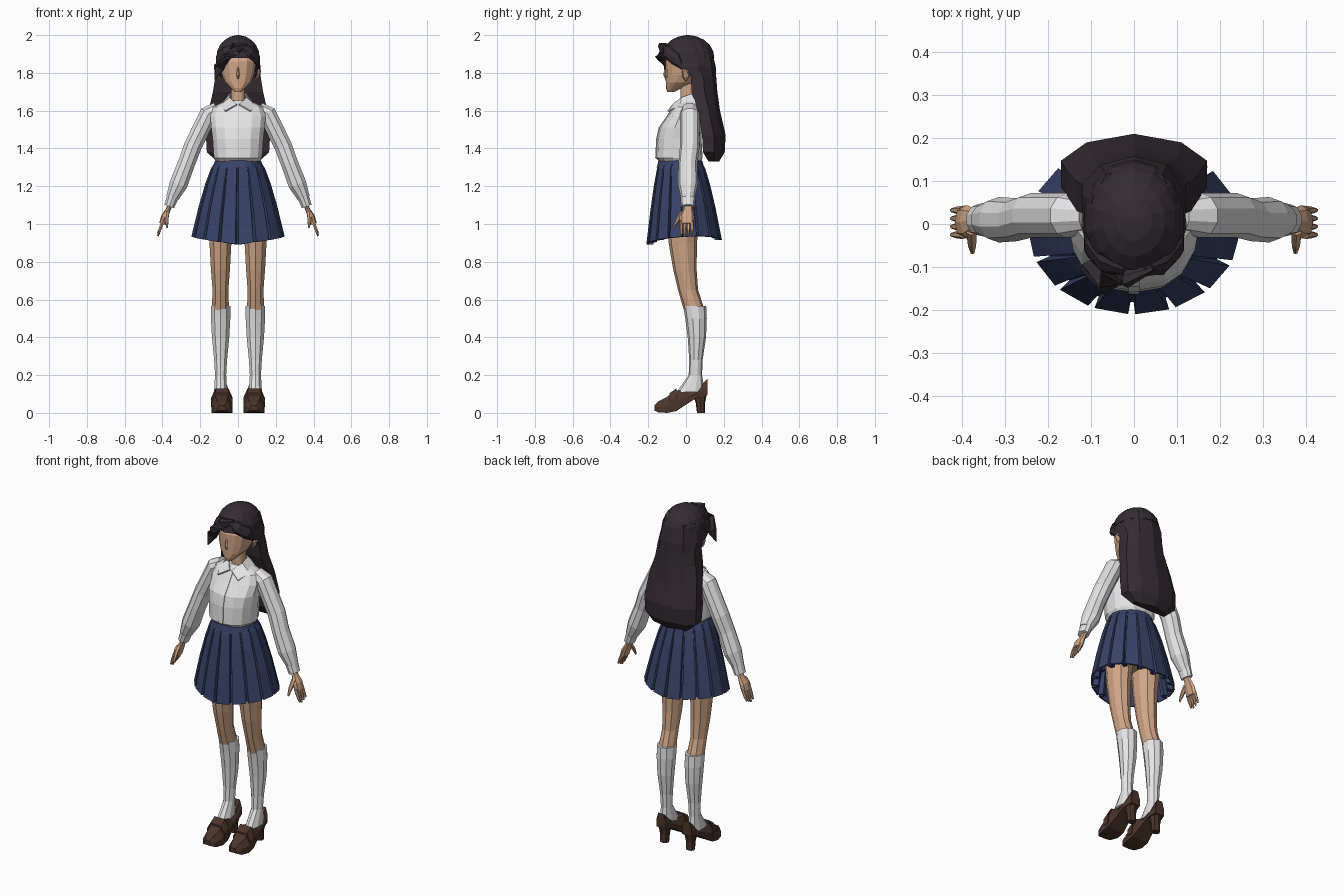
import bpy, bmesh
from math import sin, cos, pi, copysign
from mathutils import Vector

cube = bpy.data.objects.get("Cube")
if cube:
    bpy.data.objects.remove(cube)

ACROSS, DEPTH, UP = Vector((1, 0, 0)), Vector((0, 1, 0)), Vector((0, 0, 1))


def material(name, red, green, blue):
    mat = bpy.data.materials.new(name)
    mat.use_nodes = True
    mat.diffuse_color = (red, green, blue, 1)
    shader = mat.node_tree.nodes["Principled BSDF"]
    shader.inputs["Base Color"].default_value = mat.diffuse_color
    return mat


skin = material("warm skin", .63, .38, .24)
white = material("white cloth", .78, .78, .79)
navy = material("navy cloth", .04, .056, .14)
dark = material("dark hair", .034, .025, .032)
brown = material("brown leather", .07, .035, .024)


def build(name, rings, mat, mirror=False, closed=True, thickness=0):
    """Join rings of points with quads; solid closed rings get end caps."""
    bm = bmesh.new()
    loops = [[bm.verts.new(point) for point in ring] for ring in rings]
    count = len(loops[0])
    for lower, upper in zip(loops, loops[1:]):
        for i in range(count if closed else count - 1):
            j = (i + 1) % count
            bm.faces.new((lower[i], lower[j], upper[j], upper[i]))
    if closed and not thickness:
        bm.faces.new(loops[0])
        bm.faces.new(loops[-1])
    bmesh.ops.recalc_face_normals(bm, faces=bm.faces)
    mesh = bpy.data.meshes.new(name)
    bm.to_mesh(mesh)
    bm.free()
    mesh.materials.append(mat)
    obj = bpy.data.objects.new(name, mesh)
    bpy.context.collection.objects.link(obj)
    if thickness:
        obj.modifiers.new("thickness", "SOLIDIFY").thickness = thickness
    if mirror:
        obj.modifiers.new("mirror", "MIRROR")


def oval(z, width, front, back, x=0, sides=14, power=.85):
    """Horizontal rounded ring; width is half the full width."""
    middle, radius = (front + back) / 2, (back - front) / 2
    soften = lambda value: copysign(abs(value) ** power, value)
    angles = [2 * pi * i / sides for i in range(sides)]
    return [(x + width * soften(sin(a)), middle - radius * soften(cos(a)), z) for a in angles]


def stack(name, mat, *sections, mirror=False, **shape):
    build(name, [oval(*section, **shape) for section in sections], mat, mirror)


def tube(name, mat, *path, wide=DEPTH, flat=1, sides=8, mirror=False):
    """Tube through (x, y, z, radius) points, flattened across its wide direction."""
    points = [Vector(p[:3]) for p in path]
    angles = [2 * pi * i / sides for i in range(sides)]
    rings = []
    for i, centre in enumerate(points):
        along = (points[min(i + 1, len(points) - 1)] - points[max(i - 1, 0)]).normalized()
        side = (wide - along * wide.dot(along)).normalized()
        normal = along.cross(side) * flat
        radius = path[i][-1]
        rings.append([centre + radius * (side * cos(a) + normal * sin(a)) for a in angles])
    build(name, rings, mat, mirror)


# Head, nose, ears and neck
stack("head", skin, (1.7, .02, -.1, -.06), (1.72, .04, -.106, -.02), (1.75, .07, -.107, .04),
      (1.79, .087, -.108, .09), (1.86, .1, -.108, .11), (1.96, .06, -.06, .08))
tube("nose", skin, (0, -.105, 1.83, .004), (0, -.113, 1.79, .008), (0, -.105, 1.77, .005),
     wide=ACROSS, sides=4)
tube("ear", skin, (.09, 0, 1.76, .008), (.105, 0, 1.78, .018), (.113, 0, 1.81, .022),
     (.11, 0, 1.83, .01), flat=.45, mirror=True)
stack("neck", skin, (1.58, .05, -.04, .05), (1.66, .037, -.03, .045), (1.76, .036, -.03, .045))

# Domed crown of the hair
dome = [.3 * step for step in range(6)]
stack("hair_crown", dark, *[(1.88 + .12 * sin(a), .118 * cos(a), .01 - .14 * cos(a), .01 + .14 * cos(a))
                            for a in dome], power=1)


def fall(z, width, front, back):
    half = [(width, front, z), (width, (front + back) / 2, z), (.65 * width, back - .02, z)]
    other = [(-x, y, height) for x, y, height in reversed(half)]
    return [(0, front, z), *half, (0, back, z), *other]


# Long hair down the back, then bangs and temple locks
sections = ((1.93, .1, -.03, .135), (1.83, .12, -.02, .158), (1.78, .12, .025, .16),
            (1.7, .133, .03, .166), (1.6, .155, .065, .18), (1.47, .17, .085, .21),
            (1.38, .165, .09, .205), (1.33, .11, .12, .175))
build("hair_back", [fall(*section) for section in sections], dark)
tube("swept_bangs", dark, (.045, -.1, 1.945, .015), (-.01, -.12, 1.925, .042),
     (-.06, -.12, 1.885, .045), (-.1, -.1, 1.83, .03), (-.122, -.11, 1.765, .003),
     wide=ACROSS + UP, flat=.55)
tube("temple_lock", dark, (.02, -.11, 1.945, .015), (.065, -.095, 1.91, .035),
     (.1, -.055, 1.875, .035), (.115, -.015, 1.82, .005), wide=DEPTH + UP * 2, flat=.5, mirror=True)

# Shirt body with a front placket and collar
shirt = ((1.32, .11, -.13, .075), (1.35, .13, -.16, .088), (1.45, .137, -.155, .082),
         (1.51, .145, -.142, .085), (1.57, .15, -.1, .085), (1.62, .135, -.068, .078),
         (1.655, .06, -.042, .06))
stack("shirt_body", white, *shirt)
build("placket", [[(x, front - .003, z) for x in (-.013, .013)] for z, width, front, back in shirt[1:-1]],
      white, closed=False, thickness=.006)
neckline = [(0, .055, 1.69), (.045, .03, 1.69), (.045, -.025, 1.67), (.006, -.072, 1.635)]
collar_edge = [(0, .09, 1.645), (.075, .055, 1.64), (.095, -.03, 1.627), (.068, -.097, 1.6)]
build("collar", [neckline, collar_edge], white, mirror=True, closed=False, thickness=.008)

# Sleeves with cuffs
tube("sleeve", white, (.11, .02, 1.61, .04), (.155, .02, 1.585, .052), (.24, .02, 1.41, .052),
     (.273, .01, 1.32, .05), (.315, .01, 1.21, .053), (.35, .01, 1.135, .036),
     sides=10, flat=.95, mirror=True)
tube("cuff", white, (.346, .01, 1.142, .04), (.364, .01, 1.093, .036), sides=10, flat=.8, mirror=True)

# Hands with four fingers and a thumb
tube("palm", skin, (.355, .01, 1.11, .024), (.37, .01, 1.075, .026), (.388, .005, 1.04, .039),
     (.4, .005, 1, .037), flat=.48, mirror=True)
for i, name in enumerate(("index", "middle", "ring", "little")):
    y = .019 * i - .025
    tip = .935 + .008 * abs(i - 1)
    tube(name + "_finger", skin, (.397, y, 1.015, .01), (.412, y, .975, .009), (.424, y, tip, .005),
         sides=6, mirror=True)
tube("thumb", skin, (.378, -.015, 1.06, .014), (.377, -.046, 1.02, .011), (.376, -.066, .982, .005),
     sides=6, mirror=True)

# Box-pleated skirt: it flares and its pleats deepen towards the hem
PLEATS = 16


def pleat_ring(drop):
    flare = drop ** .7
    width, radius = .117 + .13 * flare, .11 + .09 * flare
    middle = .02 * flare - .03
    ring = []
    for pleat in range(PLEATS):
        for part, inset in ((.03, 0), (.86, 0), (.9, 1), (.99, 1)):
            angle = 2 * pi * (pleat + part) / PLEATS
            scale = 1 - .14 * flare * inset
            lift = drop * (.03 * abs(sin(angle)) + .012 * (1 - cos(angle)))
            ring.append((width * scale * sin(angle), middle - radius * scale * cos(angle),
                         1.335 - .443 * drop + lift))
    return ring


build("pleated_skirt", [pleat_ring(drop) for drop in (0, .1, .3, .6, 1)], navy, thickness=.012)
stack("waistband", navy, (1.337, .121, -.145, .085), (1.3, .133, -.155, .096), sides=20, power=1)

# Hips, legs and knee socks
stack("hips", skin, (1.02, .1, -.06, .06), (1.1, .15, -.1, .09), (1.28, .1, -.1, .06))
stack("leg", skin, (1.1, .08, -.1, .08), (.9, .061, -.092, .058), (.76, .053, -.068, .056),
      (.65, .044, -.042, .064), (.54, .048, -.01, .1), x=.093, sides=10, power=1, mirror=True)
stack("sock", white, (.565, .054, -.015, .107), (.5, .054, -.004, .11), (.4, .048, .009, .106),
      (.28, .036, .017, .088), (.2, .031, .014, .085), (.11, .037, -.05, .1),
      x=.092, sides=10, power=1, mirror=True)


# Heeled loafers, each with a strap over the instep
def shoe_ring(y, width, low, high, x=.085):
    side = (low + high) / 2
    outer = [(x + width, y, low), (x + width, y, side), (x + width * .6, y, high)]
    return outer + [(2 * x - px, y, z) for px, y, z in reversed(outer)]


upper = ((-.167, .022, .012, .04), (-.148, .042, .003, .06), (-.1, .055, 0, .085),
         (-.05, .054, .01, .12), (.01, .044, .05, .112), (.06, .042, .082, .125),
         (.114, .03, .095, .18))
strap = ((-.088, .057, .03, .104), (-.05, .057, .03, .13))
for name, sections in (("shoe", upper), ("shoe_strap", strap)):
    build(name, [shoe_ring(*section) for section in sections], brown, mirror=True)
stack("shoe_heel", brown, (0, .025, .058, .1), (.05, .027, .052, .1), (.105, .037, .035, .112),
      x=.085, sides=8, mirror=True)
